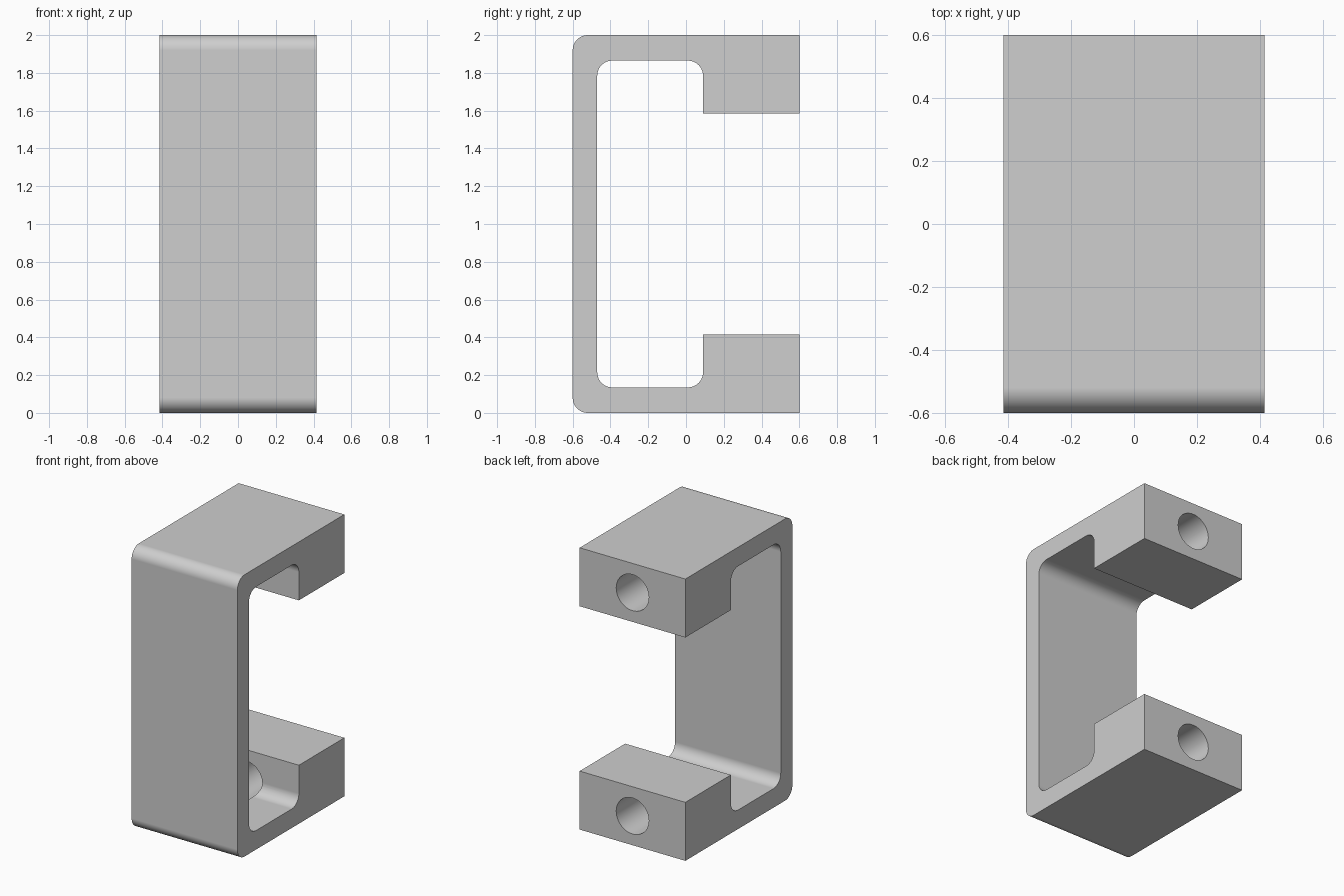
import bpy, bmesh, math
from mathutils import Vector

HALF_WIDTH = 0.415
FILLET = 0.08
HOLE_RADIUS = 0.128
WALL = 0.135
BLOCK_HEIGHT = 0.415
BLOCK_FRONT = 0.09

cube = bpy.data.objects.get("Cube")
if cube:
    bpy.data.objects.remove(cube, do_unlink=True)

# Single grey material
grey = bpy.data.materials.new("plain grey")
grey.use_nodes = True
colour = (0.62, 0.62, 0.62, 1)
grey.diffuse_color = colour
grey.node_tree.nodes["Principled BSDF"].inputs["Base Color"].default_value = colour


def fillet(corner, before, after, steps=10):
    """Arc that rounds a square corner between its two neighbours."""
    a = (before - corner).normalized() * FILLET
    b = (after - corner).normalized() * FILLET
    arc = []
    for i in range(steps + 1):
        t = math.pi / 2 * i / steps
        arc.append(corner + a * (1 - math.sin(t)) + b * (1 - math.cos(t)))
    return arc


# Lower half of the side profile (y, z, rounded), mirrored to the upper half
lower = [
    (-0.47, WALL, True),
    (BLOCK_FRONT, WALL, True),
    (BLOCK_FRONT, BLOCK_HEIGHT, False),
    (0.6, BLOCK_HEIGHT, False),
    (0.6, 0, False),
    (-0.6, 0, True),
]
upper = [(y, 2 - z, r) for y, z, r in reversed(lower)]
corners = [(Vector((y, z)), r) for y, z, r in lower + upper]
profile = []
for i, (p, rounded) in enumerate(corners):
    before = corners[i - 1][0]
    after = corners[(i + 1) % len(corners)][0]
    profile += fillet(p, before, after) if rounded else [p]

# Bracket body: profile extruded across the width
bm = bmesh.new()
side = bm.faces.new([bm.verts.new((-HALF_WIDTH, p.x, p.y)) for p in profile])
result = bmesh.ops.extrude_face_region(bm, geom=[side], use_keep_orig=True)
moved = [v for v in result["geom"] if isinstance(v, bmesh.types.BMVert)]
bmesh.ops.translate(bm, verts=moved, vec=(2 * HALF_WIDTH, 0, 0))
bmesh.ops.recalc_face_normals(bm, faces=bm.faces)
mesh = bpy.data.meshes.new("bracket")
bm.to_mesh(mesh)
bm.free()
bracket = bpy.data.objects.new("bracket", mesh)
bpy.context.collection.objects.link(bracket)
mesh.materials.append(grey)

# Bolt holes running through both end blocks
cutters = []
for z in (BLOCK_HEIGHT / 2, 2 - BLOCK_HEIGHT / 2):
    bpy.ops.mesh.primitive_cylinder_add(
        vertices=48, radius=HOLE_RADIUS, depth=0.75,
        location=(0, 0.345, z), rotation=(math.pi / 2, 0, 0))
    cutter = bpy.context.object
    cutter.name = "hole_cutter"
    cutter.hide_render = True
    cutter.data.materials.append(grey)
    cutters.append(cutter)
    cut = bracket.modifiers.new("bolt hole", "BOOLEAN")
    cut.operation = "DIFFERENCE"
    cut.solver = "EXACT"
    cut.object = cutter

bpy.ops.object.select_all(action="DESELECT")
bracket.select_set(True)
bpy.context.view_layer.objects.active = bracket
for name in [m.name for m in bracket.modifiers]:
    bpy.ops.object.modifier_apply(modifier=name)
for cutter in cutters:
    bpy.data.objects.remove(cutter, do_unlink=True)

# Smooth fillets and bores, crisp edges, flat large faces
bpy.ops.object.shade_smooth_by_angle(angle=math.radians(30))
weighted = bracket.modifiers.new("flat faces", "WEIGHTED_NORMAL")
weighted.keep_sharp = True
